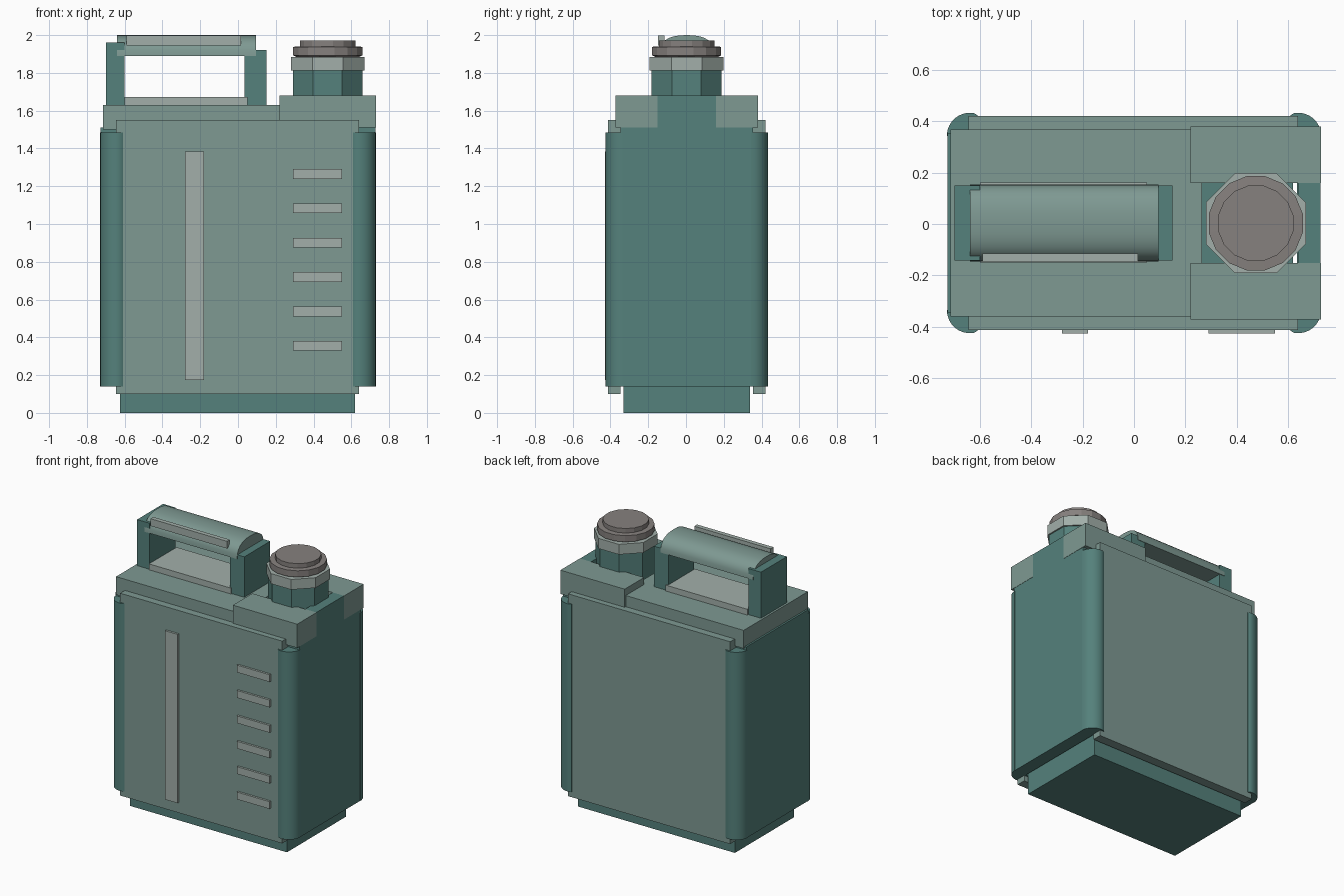
import bpy, bmesh, math

if "Cube" in bpy.data.objects:
    bpy.data.objects.remove(bpy.data.objects["Cube"])

CY = 0.004  # shared depth centre


def material(name, rgb):
    m = bpy.data.materials.new(name)
    m.diffuse_color = (*rgb, 1)
    m.use_nodes = True
    m.node_tree.nodes["Principled BSDF"].inputs["Base Color"].default_value = m.diffuse_color
    return m


DARK = material("dark_teal", (0.09, 0.22, 0.20))
LIGHT = material("pale_teal", (0.21, 0.32, 0.29))
TRIM = material("pale_trim", (0.36, 0.43, 0.40))
CAP = material("cap_grey", (0.24, 0.22, 0.21))


def finish(name, bm, mat, smooth=False):
    bmesh.ops.recalc_face_normals(bm, faces=bm.faces)
    me = bpy.data.meshes.new(name)
    bm.to_mesh(me)
    bm.free()
    ob = bpy.data.objects.new(name, me)
    bpy.context.collection.objects.link(ob)
    me.materials.append(mat)
    if smooth:
        bpy.ops.object.select_all(action='DESELECT')
        ob.select_set(True)
        bpy.context.view_layer.objects.active = ob
        bpy.ops.object.shade_smooth_by_angle(angle=math.radians(35))
    return ob


def prism(name, points, offset, mat, smooth=False):
    """Extrude a closed loop of 3D points along offset."""
    bm = bmesh.new()
    face = bm.faces.new([bm.verts.new(p) for p in points])
    new = bmesh.ops.extrude_face_region(bm, geom=[face])["geom"]
    bmesh.ops.translate(bm, vec=offset,
                        verts=[v for v in new if isinstance(v, bmesh.types.BMVert)])
    # keep the starting cap so that the prism is closed
    if not face.is_valid or len(bm.faces) < len(points) + 2:
        bmesh.ops.holes_fill(bm, edges=bm.edges)
    return finish(name, bm, mat, smooth)


def box(name, x, y, z, mat):
    pts = [(x[0], y[0], z[0]), (x[1], y[0], z[0]), (x[1], y[1], z[0]), (x[0], y[1], z[0])]
    return prism(name, pts, (0, 0, z[1] - z[0]), mat)


def lathe(name, cx, cy, profile, sides, mat):
    """Stack of flat-sided rings, with a flat facing each axis."""
    bm = bmesh.new()
    rings = []
    for r, z in profile:
        rings.append([bm.verts.new((cx + r * math.cos((i + .5) * math.tau / sides),
                                    cy + r * math.sin((i + .5) * math.tau / sides), z))
                      for i in range(sides)])
    for a, b in zip(rings, rings[1:]):
        for i in range(sides):
            j = (i + 1) % sides
            bm.faces.new((a[i], a[j], b[j], b[i]))
    bm.faces.new(rings[0])
    bm.faces.new(rings[-1])
    return finish(name, bm, mat)


# Inner tank, whose foot shows below the shell
box("core_and_foot", (-0.625, 0.62), (CY - 0.335, CY + 0.335), (0, 1.52), DARK)

# Front and back panels
for side, s in (("front", -1), ("back", 1)):
    box(side + "_panel", (-0.645, 0.64), sorted((CY + s * 0.35, CY + s * 0.417)),
        (0.1, 1.55), LIGHT)

# Side walls and rounded corner pillars
for side, sx in (("left", -1), ("right", 1)):
    box(side + "_wall", sorted((sx * 0.635, sx * 0.728)), (CY - 0.35, CY + 0.35),
        (0.14, 1.51), DARK)
    for end, sy in (("front", -1), ("back", 1)):
        pts = [(0.61, 0.34), (0.61, 0.42)]
        pts += [(0.64 + 0.09 * math.sin(t), 0.34 + 0.09 * math.cos(t))
                for t in [math.radians(-10 + i * 12.5) for i in range(9)]]
        prism(f"{side}_{end}_corner", [(sx * x, CY + sy * y, 0.14) for x, y in pts],
              (0, 0, 1.345), DARK, smooth=True)

# Raised wall behind the filler neck
box("neck_end_wall", (0.64, 0.728), (CY - 0.156, CY + 0.156), (1.5, 1.68), DARK)

# Top deck and split spout platform
box("top_deck", (-0.715, 0.265), (CY - 0.364, CY + 0.364), (1.5, 1.63), LIGHT)
for end, s in (("front", -1), ("back", 1)):
    box(end + "_spout_platform", (0.22, 0.73), sorted((CY + s * 0.156, CY + s * 0.376)),
        (1.51, 1.68), LIGHT)

# Carry handle
box("handle_rest", (-0.6, 0.05), (CY - 0.155, CY + 0.158), (1.62, 1.672), TRIM)
box("handle_left_post", (-0.70, -0.60), (CY - 0.147, CY + 0.147), (1.62, 1.96), DARK)
box("handle_right_post", (0.035, 0.15), (CY - 0.147, CY + 0.147), (1.62, 1.92), DARK)
arch = [(0.15 * math.copysign(abs(math.cos(t)) ** 0.8, math.cos(t)),
         1.89 + 0.11 * math.sin(t) ** 0.8)
        for t in [max(0.0, math.pi * i / 16) for i in range(16)]] + [(-0.15, 1.89)]
prism("handle_grip", [(-0.64, CY + y, z) for y, z in arch], (0.735, 0, 0), LIGHT, smooth=True)
box("grip_strip", (-0.59, 0.015), (-0.147, -0.115), (1.945, 1.997), TRIM)

# Filler neck, collar and screw cap
NX, NY = 0.475, 0.003
k = 1 / math.cos(math.pi / 8)
lathe("filler_neck", NX, NY, [(0.185 * k, 1.5), (0.185 * k, 1.83)], 8, DARK)
lathe("neck_collar", NX, NY, [(0.195 * k, 1.812), (0.195 * k, 1.885)], 8, TRIM)
lathe("screw_cap", NX, NY, [(0.16, 1.88), (0.187, 1.893), (0.187, 1.938), (0.15, 1.94),
                            (0.15, 1.972)], 16, CAP)

# Sight strip and level marks on the front
box("sight_strip", (-0.28, -0.18), (-0.428, -0.40), (0.175, 1.385), TRIM)
for i in range(6):
    z = 0.355 + i * 0.182
    box(f"level_mark_{i + 1}", (0.29, 0.55), (-0.428, -0.40), (z - 0.026, z + 0.026), TRIM)
